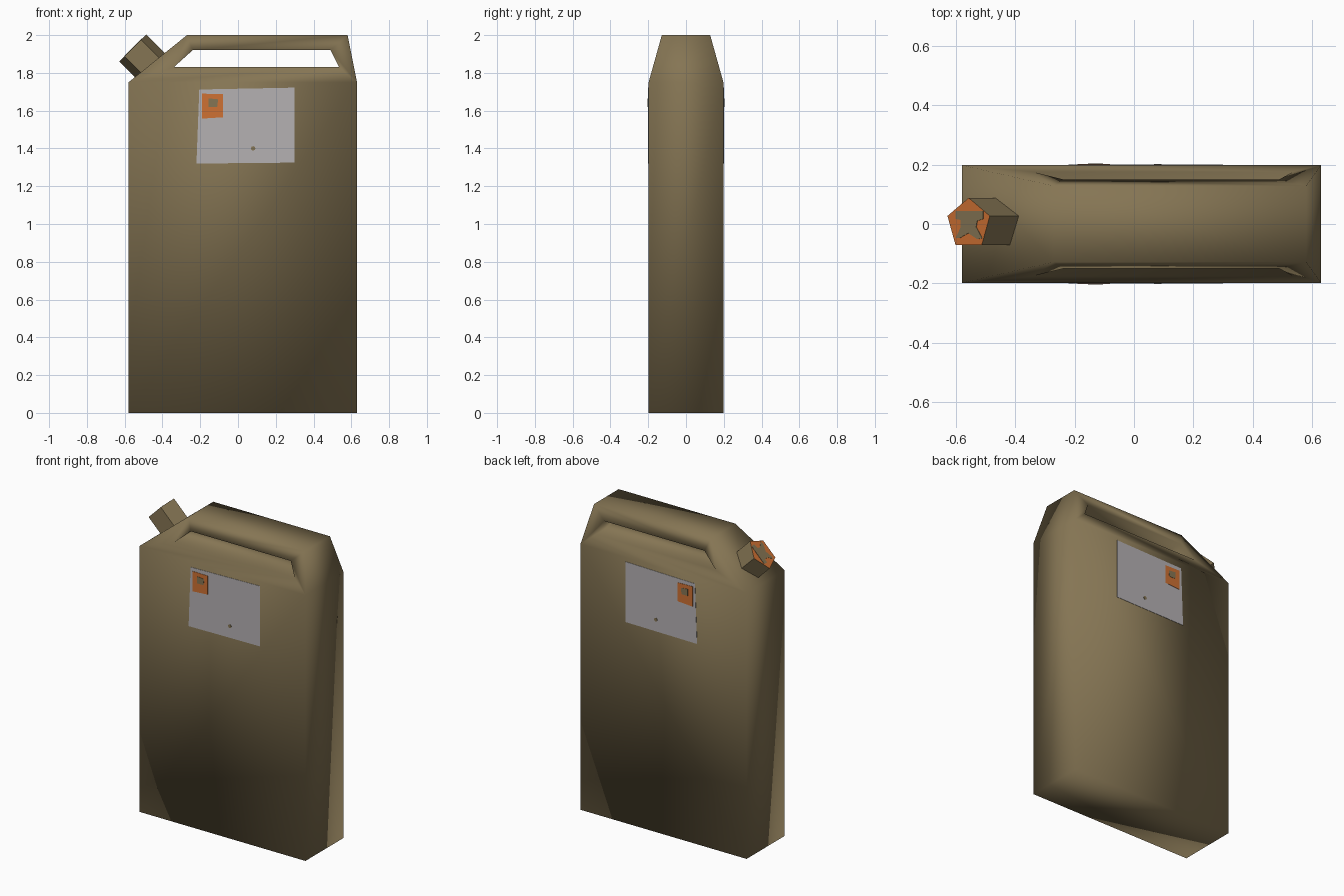
import bpy, bmesh, math
from mathutils import Matrix, Vector

if "Cube" in bpy.data.objects:
    bpy.data.objects.remove(bpy.data.objects["Cube"])


def material(name, rgb):
    m = bpy.data.materials.new(name)
    m.diffuse_color = (*rgb, 1)
    m.use_nodes = True
    m.node_tree.nodes["Principled BSDF"].inputs["Base Color"].default_value = m.diffuse_color
    return m


KHAKI = material("khaki", (0.235, 0.178, 0.088))
ORANGE = material("orange", (0.62, 0.165, 0.033))
LABEL = material("label_grey", (0.46, 0.44, 0.45))


def make_object(name, bm, mats, smooth=False):
    bmesh.ops.recalc_face_normals(bm, faces=bm.faces)
    me = bpy.data.meshes.new(name)
    for f in bm.faces:
        f.smooth = smooth
    bm.to_mesh(me)
    bm.free()
    for m in mats:
        me.materials.append(m)
    ob = bpy.data.objects.new(name, me)
    bpy.context.collection.objects.link(ob)
    return ob


def prism(name, points, depth, matrix, mats):
    """Extrude a 2D outline from local z = -depth to z = 0."""
    bm = bmesh.new()
    top = [bm.verts.new((u, v, 0)) for u, v in points]
    low = [bm.verts.new((u, v, -depth)) for u, v in points]
    bm.faces.new(top)
    bm.faces.new(low[::-1])
    n = len(points)
    for i in range(n):
        j = (i + 1) % n
        bm.faces.new((low[i], low[j], top[j], top[i]))
    ob = make_object(name, bm, mats)
    ob.data.transform(matrix)
    return ob


# Can body: straight tank, tapered shoulder ring around a through handle hole
base = [(-0.58, 0), (0.63, 0)]
outer = [(-0.58, 1.75), (0.63, 1.75), (0.58, 2.0), (-0.27, 2.0)]
hole = [(-0.34, 1.83), (0.535, 1.83), (0.49, 1.92), (-0.24, 1.92)]
bm = bmesh.new()
sides = []
for s in (-1, 1):
    def ring(pts):
        return [bm.verts.new((x, s * (0.198 - 0.28 * max(0, z - 1.75)), z)) for x, z in pts]
    b, o, h = ring(base), ring(outer), ring(hole)
    bm.faces.new((b[0], b[1], o[1], o[0]))
    for i in range(4):
        j = (i + 1) % 4
        bm.faces.new((o[i], o[j], h[j], h[i]))
    sides.append(([b[0], b[1]] + o[1:] + [o[0]], h))
for f, k in zip(sides[0], sides[1]):
    n = len(f)
    for i in range(n):
        j = (i + 1) % n
        bm.faces.new((f[i], f[j], k[j], k[i]))
make_object("can_body", bm, [KHAKI], smooth=True)

# Five-sided cap tilted 45 degrees on the left shoulder, orange end face
tilt = Matrix.Translation((-0.557, 0, 1.931)) @ Matrix.Rotation(math.radians(-45), 4, 'Y')
penta = [(0.106 * math.cos(a), 0.088 * math.sin(a))
         for a in (math.pi / 2 + i * math.tau / 5 for i in range(5))]
cap = prism("cap", penta, 0.16, tilt, [KHAKI, ORANGE])
axis = Vector((-1, 0, 1)).normalized()
for f in cap.data.polygons:
    f.material_index = 1 if f.normal.dot(axis) > 0.9 else 0

# Worn khaki patch on the cap end
patch = [(-13, 13), (15, 13), (15, 5), (9, 3), (8, -3), (14, -14), (9, -15),
         (0, -9), (-9, -14), (-13, -14), (-8, -4), (-8, 4), (-13, 5)]
prism("cap_patch", [(u * 0.0047, v * 0.0034) for u, v in patch], 0.003,
      tilt @ Matrix.Translation((0, 0, 0.002)), [KHAKI])

# Labels on front and back, mirrored across y
label = [(-0.22, 1.32), (0.30, 1.325), (0.30, 1.722), (-0.205, 1.712)]
sticker = [(-0.19, 1.558), (-0.08, 1.565), (-0.08, 1.688), (-0.19, 1.69)]
mark = [(-0.155, 1.62), (-0.11, 1.62), (-0.105, 1.66), (-0.155, 1.665)]
dot = [(0.08 + 0.012 * math.cos(i * math.tau / 8), 1.40 + 0.012 * math.sin(i * math.tau / 8))
       for i in range(8)]
for side, s in (("front", -1), ("back", 1)):
    for name, pts, lift, mat in (("label", label, 0.002, LABEL), ("sticker", sticker, 0.004, ORANGE),
                                 ("sticker_mark", mark, 0.006, KHAKI), ("label_dot", dot, 0.004, KHAKI)):
        # local (u, v, w) maps to (x, z, outward y)
        m = Matrix(((1, 0, 0, 0), (0, 0, s, s * (0.198 + lift)), (0, 1, 0, 0), (0, 0, 0, 1)))
        ob = prism(side + "_" + name, pts, 0.003, m, [mat])
        if s > 0:
            ob.data.flip_normals()
